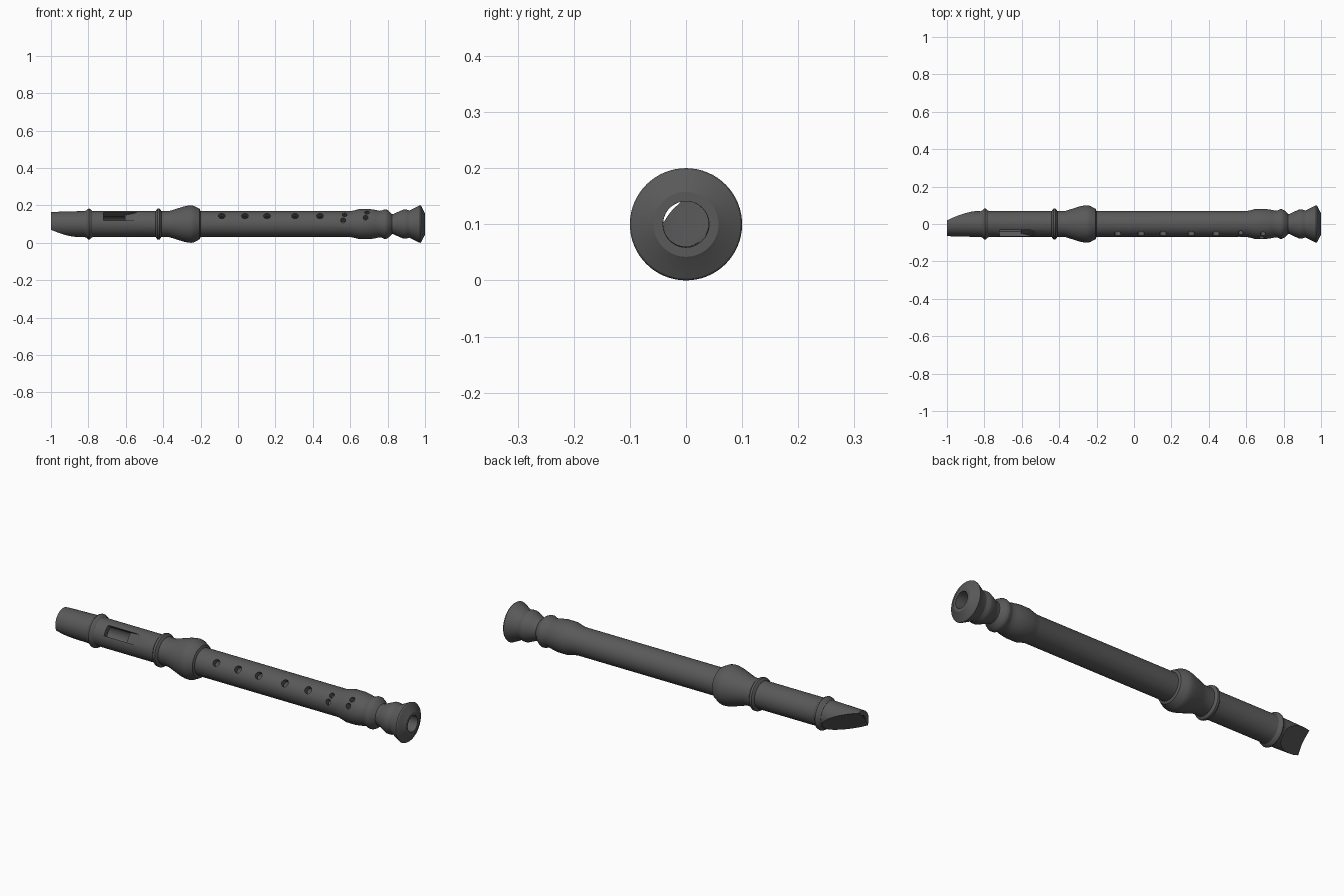
import bpy, bmesh
from math import sin, cos, asin, pi, radians, sqrt

if "Cube" in bpy.data.objects:
    bpy.data.objects.remove(bpy.data.objects["Cube"])

TILT = radians(40)      # the instrument is rolled so the holes face front-up
SEG = 64
BORE = 0.041


def place(x, u, v):
    """Local section (u across, v toward the finger holes) to world."""
    return (x, -v * cos(TILT) + u * sin(TILT), 0.1 + v * sin(TILT) + u * cos(TILT))


def loft(name, rings):
    """Skin a closed loop of rings into a tube with walls."""
    bm = bmesh.new()
    vr = [[bm.verts.new(p) for p in r] for r in rings]
    n = len(vr[0])
    for i, a in enumerate(vr):
        b = vr[(i + 1) % len(vr)]
        for j in range(n):
            k = (j + 1) % n
            bm.faces.new((a[j], a[k], b[k], b[j]))
    bmesh.ops.recalc_face_normals(bm, faces=bm.faces)
    return to_object(name, bm)


def to_object(name, bm):
    me = bpy.data.meshes.new(name)
    bm.to_mesh(me)
    bm.free()
    ob = bpy.data.objects.new(name, me)
    bpy.context.collection.objects.link(ob)
    return ob


def circle(x, r):
    return [place(x, r * cos(2 * pi * i / SEG), r * sin(2 * pi * i / SEG)) for i in range(SEG)]


def beak_ring(x, r, f, bulge):
    """Round upper arc closed below by a hollowed floor at height f."""
    f = max(f, -r * 0.999)
    a = asin(f / r)
    n = SEG // 2
    pts = []
    for i in range(n):
        t = a + (pi - 2 * a) * i / n
        pts.append(place(x, r * cos(t), r * sin(t)))
    w = sqrt(r * r - f * f)
    for i in range(n):
        s = -cos(pi * i / n)
        low = -sqrt(max(r * r - (w * s) ** 2, 0))
        pts.append(place(x, w * s, max(f + bulge * (1 - s * s), low)))
    return pts


# turned body: outer profile, then bore
profile = [(-0.82, 0.070), (-0.812, 0.072), (-0.803, 0.081), (-0.797, 0.083), (-0.79, 0.081),
           (-0.780, 0.071), (-0.77, 0.069), (-0.44, 0.069), (-0.437, 0.075), (-0.431, 0.082),
           (-0.425, 0.083), (-0.419, 0.082), (-0.413, 0.075), (-0.41, 0.069), (-0.37, 0.069),
           (-0.335, 0.080), (-0.29, 0.094), (-0.265, 0.099), (-0.25, 0.100), (-0.235, 0.097),
           (-0.205, 0.081), (-0.20, 0.069), (0.60, 0.069), (0.625, 0.074), (0.65, 0.081),
           (0.70, 0.081), (0.735, 0.076), (0.755, 0.071), (0.77, 0.073), (0.782, 0.079),
           (0.792, 0.079), (0.805, 0.072), (0.823, 0.054), (0.832, 0.054), (0.85, 0.063),
           (0.885, 0.078), (0.90, 0.078), (0.913, 0.073), (0.918, 0.073), (0.968, 0.098),
           (0.974, 0.100), (0.979, 0.097), (0.996, 0.064), (1.0, 0.058), (1.0, BORE),
           (0.5, BORE), (-0.3, BORE), (-0.82, BORE)]
body = loft("recorder_body", [circle(x, r) for x, r in profile])

# beak mouthpiece: cut away underneath, hollow windway inside
outer, inner = [], []
for i in range(13):
    t = i / 12
    x = -0.815 - 0.185 * t
    f = -0.070 + 0.095 * t ** 0.9
    outer.append(beak_ring(x, 0.070 - 0.005 * t, f, 0.009 * t))
    inner.append(beak_ring(x, BORE, min(f + 0.007, 0.031), 0.004 * t))
beak = loft("beak", outer + inner[::-1])

# finger hole cutters, the last two positions doubled
bm = bmesh.new()
holes = [(x, 0, 0.018) for x in (-0.087, 0.037, 0.155, 0.305, 0.438)]
for x, c in ((0.565, -0.009), (0.685, -0.003)):
    holes += [(x + 0.005, c + 0.017, 0.013), (x - 0.003, c - 0.017, 0.013)]
for x, u, r in holes:
    lo, hi = [[bm.verts.new(place(x + r * cos(2 * pi * i / 24), u + r * sin(2 * pi * i / 24), v))
               for i in range(24)] for v in (0.015, 0.12)]
    for i in range(24):
        k = (i + 1) % 24
        bm.faces.new((lo[i], lo[k], hi[k], hi[i]))
    bm.faces.new(lo[::-1])
    bm.faces.new(hi)

# sound window cutter: open slot followed by a ramp
side = [(-0.72, 0.1), (-0.72, 0.02), (-0.605, 0.02), (-0.605, 0.042), (-0.52, 0.069), (-0.52, 0.1)]
a, b = [[bm.verts.new(place(x, u, v)) for x, v in side] for u in (-0.027, 0.027)]
for i in range(len(side)):
    k = (i + 1) % len(side)
    bm.faces.new((a[i], a[k], b[k], b[i]))
bm.faces.new(a[::-1])
bm.faces.new(b)
bmesh.ops.recalc_face_normals(bm, faces=bm.faces)
cutter = to_object("hole_cutter", bm)
cutter.hide_render = True

mod = body.modifiers.new("holes", 'BOOLEAN')
mod.operation = 'DIFFERENCE'
mod.solver = 'EXACT'
mod.object = cutter
bpy.context.view_layer.objects.active = body
bpy.ops.object.modifier_apply(modifier=mod.name)
bpy.data.objects.remove(cutter)

# dark finish and shading
mat = bpy.data.materials.new("dark_finish")
mat.diffuse_color = (0.1, 0.1, 0.1, 1)
mat.use_nodes = True
mat.node_tree.nodes["Principled BSDF"].inputs["Base Color"].default_value = mat.diffuse_color
for ob in (body, beak):
    ob.data.materials.clear()
    ob.data.materials.append(mat)
    bpy.ops.object.select_all(action='DESELECT')
    ob.select_set(True)
    bpy.context.view_layer.objects.active = ob
    bpy.ops.object.shade_smooth_by_angle(angle=radians(30))
